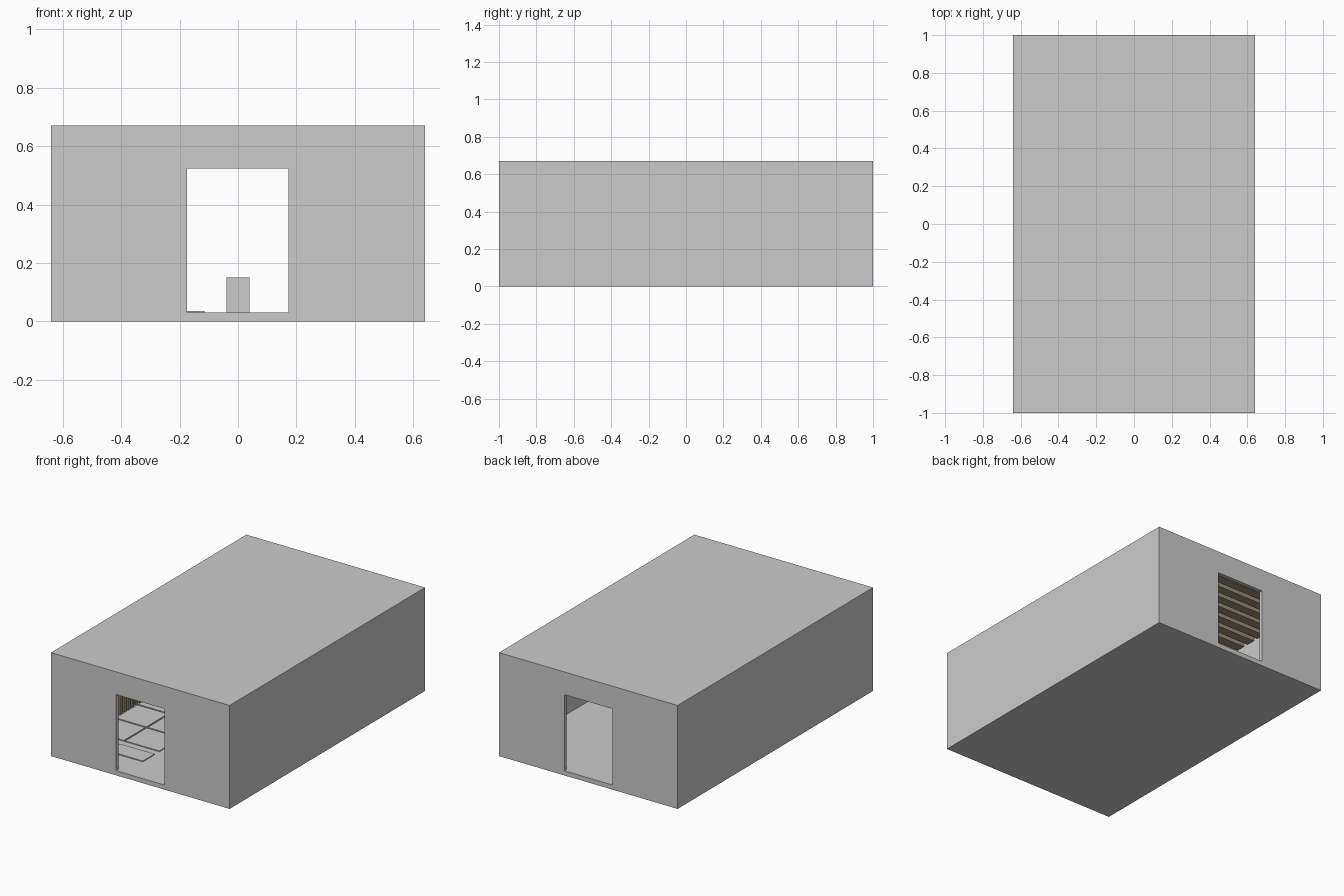
import bpy

if "Cube" in bpy.data.objects:
    bpy.data.objects.remove(bpy.data.objects["Cube"])

brown = bpy.data.materials.new("timber")
brown.diffuse_color = (0.33, 0.27, 0.19, 1)
brown.use_nodes = True
brown.node_tree.nodes["Principled BSDF"].inputs["Base Color"].default_value = brown.diffuse_color


def box(name, x0, x1, y0, y1, z0, z1, mat=None):
    bpy.ops.mesh.primitive_cube_add(size=1, location=((x0 + x1) / 2, (y0 + y1) / 2, (z0 + z1) / 2))
    ob = bpy.context.object
    ob.name = name
    ob.scale = (x1 - x0, y1 - y0, z1 - z0)
    bpy.ops.object.transform_apply(location=False, rotation=False, scale=True)
    if mat:
        ob.data.materials.append(mat)
    return ob


def repeat(ob, count, step):
    mod = ob.modifiers.new("repeat", 'ARRAY')
    mod.count = count
    mod.use_relative_offset = False
    mod.use_constant_offset = True
    mod.constant_offset_displace = step


def cut(ob, cutter):
    mod = ob.modifiers.new("cut", 'BOOLEAN')
    mod.operation = 'DIFFERENCE'
    mod.solver = 'EXACT'
    mod.object = cutter
    bpy.context.view_layer.objects.active = ob
    bpy.ops.object.modifier_apply(modifier=mod.name)
    bpy.data.objects.remove(cutter)


# Hollow building shell with aligned front and back doorways
shell = box("building_shell", -0.64, 0.64, -1, 1, 0, 0.67)
cut(shell, box("room_cutter", -0.61, 0.61, -0.975, 0.975, 0.03, 0.64))
cut(shell, box("door_cutter", -0.174, 0.172, -1.1, 1.1, 0.03, 0.523))

# Timber ceiling joists running across the room
joist = box("ceiling_joists", -0.61, 0.61, -0.96, -0.90, 0.60, 0.64, brown)
repeat(joist, 21, (0, 0.093, 0))

# Upright timber slats low on the left wall
slat = box("wall_slats", -0.61, -0.60, -0.95, -0.925, 0.03, 0.25, brown)
repeat(slat, 24, (0, 0.04, 0))

# Thin floor slabs on the left side
box("entry_slab", -0.36, -0.115, -0.81, -0.69, 0.03, 0.036)
for i, (a, b) in enumerate([(-0.59, -0.37), (-0.36, -0.115)]):
    row = box(f"floor_slab_{i + 1}", a, b, -0.64, -0.42, 0.03, 0.036)
    repeat(row, 3, (0, 0.23, 0))

# Small pedestal in the middle of the room
box("pedestal", -0.04, 0.04, -0.04, 0.04, 0.03, 0.15)
